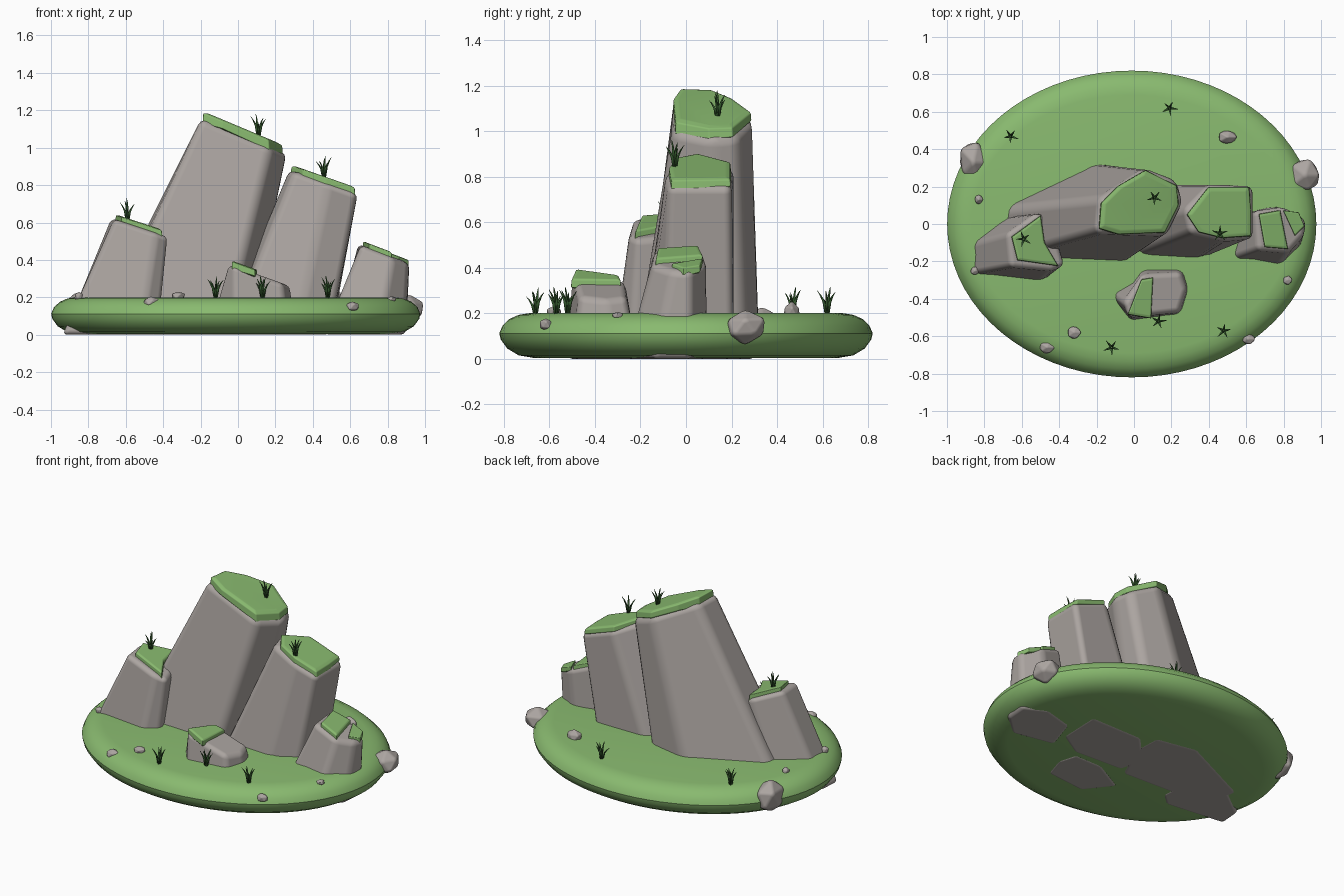
import bpy, bmesh, math, random
from mathutils import Vector, Matrix

if "Cube" in bpy.data.objects:
    bpy.data.objects.remove(bpy.data.objects["Cube"])

random.seed(4)


def material(name, rgb):
    m = bpy.data.materials.new(name)
    m.diffuse_color = (*rgb, 1)
    m.use_nodes = True
    m.node_tree.nodes["Principled BSDF"].inputs["Base Color"].default_value = m.diffuse_color
    return m


STONE = material("grey stone", (0.41, 0.375, 0.355))
GRASS = material("grass green", (0.25, 0.49, 0.16))
BLADE = material("dark blade green", (0.045, 0.13, 0.035))


def finish(name, bm, mat, bevel=0.0, segments=3):
    bmesh.ops.recalc_face_normals(bm, faces=bm.faces)
    me = bpy.data.meshes.new(name)
    bm.to_mesh(me)
    bm.free()
    me.materials.append(mat)
    for p in me.polygons:
        p.use_smooth = True
    ob = bpy.data.objects.new(name, me)
    bpy.context.collection.objects.link(ob)
    if bevel:
        b = ob.modifiers.new("soft edges", 'BEVEL')
        b.width, b.segments, b.limit_method = bevel, segments, 'ANGLE'
        b.angle_limit = math.radians(12)
        b.harden_normals = True
    return ob


def loft(rings):
    """Skin closed rings of equal length, capping both ends."""
    bm = bmesh.new()
    vs = [[bm.verts.new(p) for p in r] for r in rings]
    n = len(vs[0])
    for a, b in zip(vs, vs[1:]):
        for i in range(n):
            j = (i + 1) % n
            bm.faces.new((a[i], a[j], b[j], b[i]))
    bm.faces.new(vs[0][::-1])
    bm.faces.new(vs[-1])
    return bm


def rock(name, base, top, plane, bevel):
    """Leaning stone: flat base polygon, sloping top z = plane[0] + plane[1]*x."""
    lo = [(x, y, 0.0) for x, y in base]
    hi = [(x, y, plane[0] + plane[1] * x) for x, y in top]
    finish(name, loft([lo, hi]), STONE, bevel)


def moss(name, pts, plane, thick=0.035, droop=0.02):
    """Grass cap lying on a sloping rock top, with an uneven hanging lip."""
    cx = sum(p[0] for p in pts) / len(pts)
    cy = sum(p[1] for p in pts) / len(pts)

    def ring(scale, dz, wobble):
        out = []
        for x, y in pts:
            x, y = cx + (x - cx) * scale, cy + (y - cy) * scale
            out.append((x, y, plane[0] + plane[1] * x + dz - random.random() * wobble))
        return out
    rings = [ring(0.92, -0.02, 0), ring(1.05, -0.005, droop), ring(1.03, thick * 0.7, 0.006),
             ring(0.9, thick * 0.8, 0)]
    finish(name, loft(rings), GRASS, 0.006, 2)


# Grass island: lathed rounded rim stretched to an ellipse
profile = [(0.15, 0.004), (0.085, 0.015), (0.035, 0.045), (0.006, 0.085), (0.0, 0.112),
           (0.014, 0.145), (0.045, 0.175), (0.085, 0.193), (0.13, 0.2)]
N = 72
island = loft([[(-0.012 + (0.987 - d) * math.cos(2 * math.pi * i / N),
                 (0.82 - d) * math.sin(2 * math.pi * i / N), z) for i in range(N)]
               for d, z in profile])
finish("grass_island", island, GRASS)

# Large standing stones
main_p, second_p, left_p, right_p, front_p = (1.08, -0.42), (0.98, -0.35), (0.4, -0.33), (0.73, -0.38), (0.36, -0.36)
rock("main_rock",
     [(-0.74, -0.2), (-0.07, -0.23), (0.06, 0.05), (0.05, 0.27), (-0.25, 0.33), (-0.78, 0.08)],
     [(-0.2, -0.05), (0.18, -0.06), (0.27, 0.12), (0.23, 0.23), (0.06, 0.3), (-0.18, 0.14)], main_p, 0.045)
rock("second_rock",
     [(-0.05, -0.19), (0.31, -0.21), (0.49, -0.1), (0.5, 0.21), (0.1, 0.21), (-0.1, 0.0)],
     [(0.3, -0.05), (0.48, -0.09), (0.64, -0.08), (0.64, 0.2), (0.4, 0.21), (0.27, 0.08)], second_p, 0.035)
rock("left_rock",
     [(-0.94, -0.28), (-0.52, -0.33), (-0.43, -0.25), (-0.45, 0.05), (-0.72, 0.04), (-0.93, -0.12)],
     [(-0.66, -0.23), (-0.44, -0.25), (-0.37, -0.22), (-0.45, 0.04), (-0.52, 0.06), (-0.68, -0.05)], left_p, 0.028)
rock("right_rock",
     [(0.45, -0.21), (0.75, -0.27), (0.89, -0.14), (0.9, 0.02), (0.75, 0.1), (0.53, 0.04)],
     [(0.66, -0.14), (0.83, -0.15), (0.91, -0.06), (0.92, 0.02), (0.8, 0.09), (0.64, 0.07)], right_p, 0.03)
rock("front_rock",
     [(-0.17, -0.34), (-0.02, -0.53), (0.27, -0.5), (0.32, -0.34), (0.28, -0.21), (0.07, -0.21)],
     [(-0.05, -0.42), (-0.03, -0.5), (0.24, -0.47), (0.28, -0.35), (0.25, -0.26), (0.04, -0.27)], front_p, 0.028)

# Mossy caps on the stone tops
moss("main_moss", [(-0.18, -0.02), (-0.08, -0.05), (0.16, -0.04), (0.23, 0.1), (0.22, 0.2),
                   (0.06, 0.28), (-0.08, 0.2), (-0.17, 0.11)], main_p, 0.045, 0.035)
moss("second_moss", [(0.29, 0.05), (0.35, -0.04), (0.47, -0.07), (0.62, -0.06), (0.62, 0.07),
                     (0.61, 0.19), (0.4, 0.19)], second_p, 0.035)
moss("left_moss", [(-0.65, -0.07), (-0.62, -0.19), (-0.41, -0.22), (-0.48, -0.1), (-0.5, 0.04)], left_p, 0.035)
moss("right_moss", [(0.67, 0.05), (0.7, -0.12), (0.82, -0.13), (0.78, 0.07)], right_p, 0.03)
moss("right_moss_edge", [(0.8, 0.07), (0.86, -0.06), (0.91, -0.01), (0.88, 0.06)], right_p, 0.02)
moss("front_moss", [(-0.03, -0.48), (0.09, -0.5), (0.1, -0.29), (0.04, -0.3)], front_p, 0.03)

# Loose stones: (x, y, z, half sizes)
pebbles = [(-0.86, 0.33, 0.12, 0.085, 0.125, 0.115), (0.915, 0.26, 0.14, 0.09, 0.095, 0.075),
           (0.5, 0.465, 0.205, 0.052, 0.04, 0.045), (-0.83, 0.13, 0.2, 0.025, 0.028, 0.03),
           (-0.32, -0.58, 0.205, 0.04, 0.035, 0.028), (-0.465, -0.66, 0.175, 0.045, 0.038, 0.03),
           (0.61, -0.615, 0.15, 0.04, 0.03, 0.03), (0.82, -0.3, 0.19, 0.028, 0.025, 0.018),
           (-0.85, -0.25, 0.205, 0.026, 0.026, 0.026)]
for k, (x, y, z, a, b, c) in enumerate(pebbles):
    bm = bmesh.new()
    bmesh.ops.create_icosphere(bm, subdivisions=1, radius=1)
    for v in bm.verts:
        v.co *= random.uniform(0.9, 1.12)
        v.co = Vector((x + v.co.x * a, y + v.co.y * b, z + v.co.z * c))
    finish("pebble_%d" % (k + 1), bm, STONE, 0.15 * min(a, b, c), 2)

# Grass tufts: bent three-sided blades fanning out from one root
tufts = [(0.11, 0.14, 1.06), (0.46, -0.05, 0.84), (-0.59, -0.08, 0.61), (-0.66, 0.47, 0.195),
         (0.19, 0.62, 0.195), (-0.12, -0.66, 0.195), (0.13, -0.52, 0.195), (0.48, -0.57, 0.195)]
for k, (x, y, z) in enumerate(tufts):
    bm = bmesh.new()
    turn = random.uniform(0, 6.28)
    for i in range(6):
        ang = turn + i * 2 * math.pi / 5
        h = random.uniform(0.075, 0.11) if i < 5 else 0.12
        out = random.uniform(0.03, 0.042) if i < 5 else 0.01
        place = Matrix.Translation((x, y, z)) @ Matrix.Rotation(ang, 4, 'Z')
        rings = []
        for t, w in ((0, 0.006), (0.5, 0.0065), (0.8, 0.004), (1, 0.0008)):
            c = Vector((0.005 + out * t * t, 0, h * t * (1.15 - 0.15 * t)))
            rings.append([bm.verts.new(place @ (c + Vector(o)))
                          for o in ((-w * 0.6, -w, 0), (w, 0, 0), (-w * 0.6, w, 0))])
        for a, b in zip(rings, rings[1:]):
            for j in range(3):
                bm.faces.new((a[j], a[(j + 1) % 3], b[(j + 1) % 3], b[j]))
        bm.faces.new(rings[0][::-1])
        bm.faces.new(rings[-1])
    finish("grass_tuft_%d" % (k + 1), bm, BLADE)

# Keep the flat top and underside of the island crisp
bpy.ops.object.select_all(action='DESELECT')
isl = bpy.data.objects["grass_island"]
isl.select_set(True)
bpy.context.view_layer.objects.active = isl
bpy.ops.object.shade_smooth_by_angle(angle=math.radians(35))
